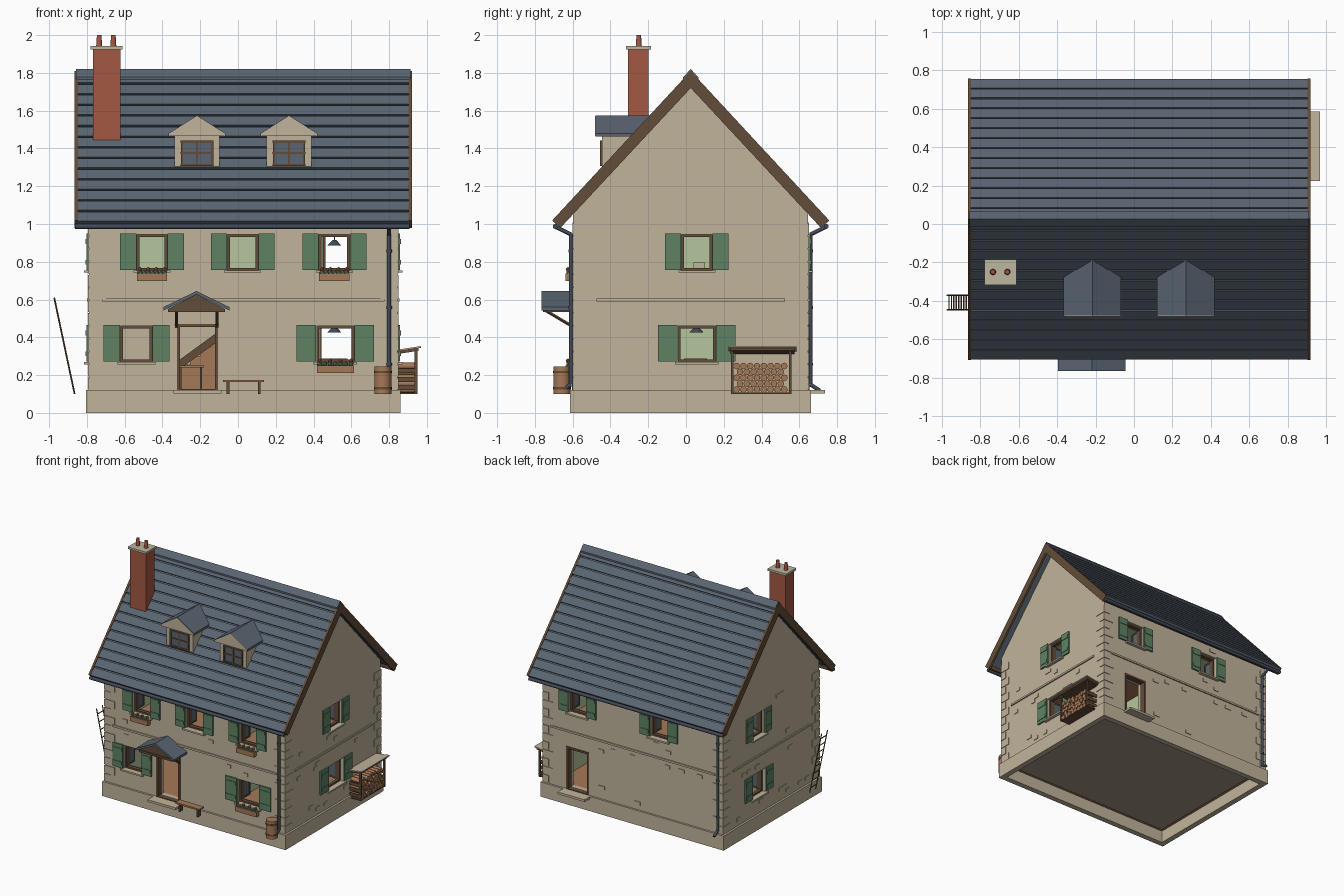
import bpy, bmesh, random
from mathutils import Vector, Matrix

random.seed(4)
if "Cube" in bpy.data.objects:
    bpy.data.objects.remove(bpy.data.objects["Cube"])

COLOURS = {
    "stone": (193, 180, 155), "slate": (90, 101, 114), "dark_wood": (98, 76, 56),
    "light_wood": (165, 120, 86), "shutter_green": (94, 130, 100), "brick": (164, 88, 68),
    "plaster": (182, 198, 158), "metal": (66, 74, 88), "pale_stone": (190, 182, 160),
    "mortar": (160, 148, 132)}
NAMES = list(COLOURS)


def make_material(name, rgb):
    m = bpy.data.materials.new(name)
    m.use_nodes = True
    lin = [((c / 255 + 0.055) / 1.055) ** 2.4 for c in rgb] + [1]
    m.diffuse_color = lin
    m.node_tree.nodes["Principled BSDF"].inputs["Base Color"].default_value = lin
    return m


MATS = [make_material(n, c) for n, c in COLOURS.items()]


class Part:
    """Collects simple solids into one named object."""
    def __init__(self, name):
        self.name, self.bm = name, bmesh.new()

    def paint(self, faces, mat):
        for f in faces:
            f.material_index = NAMES.index(mat)

    def prism(self, pts, axis, a, b, mat):
        rings = []
        for t in (a, b):
            rings.append([self.bm.verts.new((t, p, q) if axis == "x" else (p, t, q)) for p, q in pts])
        n = len(pts)
        faces = [self.bm.faces.new(r) for r in rings]
        faces += [self.bm.faces.new((rings[0][i], rings[0][(i + 1) % n],
                                     rings[1][(i + 1) % n], rings[1][i])) for i in range(n)]
        self.paint(faces, mat)

    def box(self, x0, x1, y0, y1, z0, z1, mat):
        self.prism([(y0, z0), (y1, z0), (y1, z1), (y0, z1)], "x", x0, x1, mat)

    def wbox(self, wall, u0, u1, d0, d1, z0, z1, mat):
        """Box on a wall: u runs along it, d points outward."""
        axis, plane, sign = WALLS[wall]
        p0, p1 = sorted((plane + sign * d0, plane + sign * d1))
        if axis == "y":
            self.box(u0, u1, p0, p1, z0, z1, mat)
        else:
            self.box(p0, p1, u0, u1, z0, z1, mat)

    def rod(self, a, b, r, mat, r2=None, seg=12):
        a, b = Vector(a), Vector(b)
        d = b - a
        mtx = Matrix.Translation((a + b) / 2) @ d.to_track_quat("Z", "Y").to_matrix().to_4x4()
        res = bmesh.ops.create_cone(self.bm, cap_ends=True, segments=seg, radius1=r,
                                    radius2=r if r2 is None else r2, depth=d.length, matrix=mtx)
        faces = {f for v in res["verts"] for f in v.link_faces}
        self.paint(faces, mat)
        for f in faces:
            f.smooth = len(f.verts) == 4 and seg > 4

    def ball(self, c, r, mat):
        res = bmesh.ops.create_icosphere(self.bm, subdivisions=1, radius=r, matrix=Matrix.Translation(c))
        self.paint({f for v in res["verts"] for f in v.link_faces}, mat)

    def done(self):
        bmesh.ops.recalc_face_normals(self.bm, faces=self.bm.faces[:])
        me = bpy.data.meshes.new(self.name)
        self.bm.to_mesh(me)
        self.bm.free()
        for m in MATS:
            me.materials.append(m)
        ob = bpy.data.objects.new(self.name, me)
        bpy.context.scene.collection.objects.link(ob)
        return ob


# Main dimensions
X0, X1, Y0, Y1 = -0.79, 0.845, -0.597, 0.647
MID, RIDGE, PITCH, THICK = 0.025, 1.80, 1.083, 0.08
WALLS = {"front": ("y", Y0, -1), "back": ("y", Y1, 1), "left": ("x", X0, -1), "right": ("x", X1, 1)}


def roof_z(y):
    return RIDGE - abs(y - MID) * PITCH


# wall, centre, half width, sill height, has flower box
WINDOWS = [("front", -0.455, 0.08, 0.755, True), ("front", 0.025, 0.08, 0.755, False),
           ("front", 0.51, 0.08, 0.755, True), ("front", -0.538, 0.083, 0.27, False),
           ("front", 0.515, 0.098, 0.27, True), ("back", 0.53, 0.08, 0.755, False),
           ("back", -0.21, 0.08, 0.755, False), ("right", 0.057, 0.08, 0.755, False),
           ("right", 0.057, 0.098, 0.27, False), ("left", 0.19, 0.077, 0.755, False),
           ("left", 0.19, 0.085, 0.27, False)]
DOORS = [("front", -0.215, 0.1), ("back", 0.53, 0.095)]
TALL = 0.19

# Walls, hollowed and pierced
shell = Part("walls")
eave = roof_z(Y0) - 0.05
shell.prism([(Y0, 0.11), (Y1, 0.11), (Y1, eave), (MID, RIDGE - 0.05), (Y0, eave)], "x", X0, X1, "stone")
walls = shell.done()
hollow, holes = Part("room_cutter"), Part("opening_cutter")
hollow.box(X0 + THICK, X1 - THICK, Y0 + THICK, Y1 - THICK, 0.05, 1.04, "plaster")
for w, u, h, z, _ in WINDOWS:
    holes.wbox(w, u - h, u + h, -THICK - 0.03, 0.04, z, z + TALL, "stone")
for w, u, h in DOORS:
    holes.wbox(w, u - h, u + h, -THICK - 0.03, 0.04, 0.122, 0.465, "stone")
cutters = [hollow.done(), holes.done()]
for c in cutters:
    c.hide_render = True
    mod = walls.modifiers.new("cut", "BOOLEAN")
    mod.operation, mod.solver, mod.object = "DIFFERENCE", "EXACT", c
bpy.context.view_layer.update()
walls.data = bpy.data.meshes.new_from_object(walls.evaluated_get(bpy.context.evaluated_depsgraph_get()))
walls.modifiers.clear()
for c in cutters:
    bpy.data.objects.remove(c)
walls.data.materials.clear()
for m in MATS:
    walls.data.materials.append(m)
inset = THICK - 0.001
for f in walls.data.polygons:
    c = f.center
    inside = X0 + inset < c.x < X1 - inset and Y0 + inset < c.y < Y1 - inset and c.z < 1.05
    f.material_index = NAMES.index("plaster" if inside else "stone")

# Plinth ring, floors and inner partition
p = Part("plinth")
for w, a, b in (("front", -0.806, 0.861), ("back", -0.806, 0.861), ("left", Y0, Y1), ("right", Y0, Y1)):
    p.wbox(w, a, b, -0.03, 0.016, 0, 0.12, "stone")
p.done()
p = Part("floors")
p.box(X0 + 0.06, X1 - 0.06, Y0 + 0.06, Y1 - 0.06, 0.09, 0.11, "mortar")
p.box(X0 + 0.02, X1 - 0.02, Y0 + 0.02, Y1 - 0.02, 0.1, 0.121, "light_wood")
p.box(X0 + 0.05, X1 - 0.05, Y0 + 0.05, Y1 - 0.05, 0.58, 0.6, "light_wood")
p.done()
p = Part("inner_partition")
p.box(0.19, 0.21, Y0 + 0.05, Y1 - 0.05, 0.12, 1.04, "plaster")
p.box(X0 + THICK, 0.19, Y1 - THICK - 0.008, Y1 - THICK, 0.12, 0.58, "stone")
p.done()

# Corner stones, string courses and scattered stones
p = Part("corner_stones")
for i in range(13):
    lx, ly = (0.09, 0.05) if i % 2 else (0.05, 0.09)
    z = 0.125 + i * 0.068
    for x, sx in ((X0, 1), (X1, -1)):
        for y, sy in ((Y0, 1), (Y1, -1)):
            xs, ys = sorted((x - sx * 0.005, x + sx * lx)), sorted((y - sy * 0.005, y + sy * ly))
            p.box(*xs, *ys, z, z + 0.06, "stone")
p.done()
p = Part("wall_stones")
for w in WALLS:
    a, b = (-0.72, 0.775) if w in ("front", "back") else (-0.475, 0.525)
    p.wbox(w, a, b, -0.01, 0.01, 0.59, 0.605, "stone")
    for i in range(14):
        u, z = random.uniform(a, b - 0.06), random.choice((0.16, 0.2, 0.5, 0.53, 0.65, 0.69, 0.98))
        if not any(w == d and abs(u + 0.025 - c) < h + 0.05 for d, c, h in DOORS):
            p.wbox(w, u, u + random.uniform(0.035, 0.06), -0.01, 0.005, z, z + 0.028, "stone")
p.done()


# Windows with frames, open casements, sills, shutters and flower boxes
def frame(p, w, u, h, z0, z1, t, d0, d1):
    for a, b, c, d in ((u - h, u - h + t, z0, z1), (u + h - t, u + h, z0, z1),
                       (u - h, u + h, z1 - t, z1), (u - h, u + h, z0, z0 + t)):
        p.wbox(w, a, b, d0, d1, c, d, "dark_wood")


for n, (w, u, h, z, flowers) in enumerate(WINDOWS):
    p = Part(f"{w}_window_{n + 1}")
    frame(p, w, u, h, z, z + TALL, 0.013, -0.05, -0.02)
    p.wbox(w, u - h - 0.018, u + h + 0.018, -0.02, 0.025, z - 0.013, z, "stone")
    for s in (-1, 1):
        c, lo, hi = u + s * (h - 0.007), z + 0.012, z + TALL - 0.012
        p.wbox(w, c - 0.002, c + 0.002, -0.05, -0.045 - h, lo, hi, "slate")
        for d0, d1, a, b in ((0.05, 0.062, lo, hi), (0.035 + h, 0.047 + h, lo, hi),
                             (0.05, 0.04 + h, lo, lo + 0.012), (0.05, 0.04 + h, hi - 0.012, hi)):
            p.wbox(w, c - 0.005, c + 0.005, -d0, -d1, a, b, "dark_wood")
        a, b = sorted((u + s * (h + 0.003), u + s * (h + 0.005 + h * 1.05)))
        p.wbox(w, a, b, 0.001, 0.013, z + 0.002, z + TALL + 0.005, "shutter_green")
        for k in (0.03, 0.14):
            p.wbox(w, a + 0.006, b - 0.006, 0.013, 0.017, z + k, z + k + 0.025, "shutter_green")
    if flowers:
        p.wbox(w, u - h, u + h, 0.003, 0.04, z - 0.058, z - 0.018, "light_wood")
        for k in range(7):
            x = u - h + 0.015 + k * (2 * h - 0.03) / 6
            p.ball((x, Y0 - 0.024, z - 0.01), 0.015, "shutter_green")
            if k % 2 == 0:
                p.ball((x, Y0 - 0.027, z + 0.005), 0.013, "brick")
    p.done()
for w, u, h in DOORS:
    p = Part(f"{w}_doorway")
    frame(p, w, u, h + 0.008, 0.11, 0.47, 0.016, -0.04, 0.006)
    p.wbox(w, u - h - 0.027, u + h + 0.027, 0, 0.088, 0.103, 0.121, "stone")
    p.done()


# Main roof in flat courses parted by narrow grooves
def slope_point(side, s, up):
    """Point at share s of the slope from eave to ridge, raised by up."""
    half = 0.727 * (1 - s)
    return MID + side * (half + up * 0.73), RIDGE - half * PITCH + up * 0.68


RX0, RX1, N = -0.862, 0.917, 14
for side, name in ((-1, "front"), (1, "back")):
    p = Part(f"{name}_roof_slope")
    pts = [(MID, RIDGE - 0.045), slope_point(side, 0, -0.03)]
    for i in range(N):
        a, b = i / N, (i + 0.87) / N
        pts += [slope_point(side, a, 0.006), slope_point(side, b, 0.004),
                slope_point(side, b, -0.006), slope_point(side, (i + 1) / N, -0.006)]
    p.prism(pts, "x", RX0 + 0.008, RX1 - 0.008, "slate")
    p.done()
    p = Part(f"{name}_bargeboards")
    board = [slope_point(side, 0, 0.009), slope_point(side, 0, -0.05), (MID, RIDGE - 0.08), (MID, RIDGE + 0.01)]
    for a, b in ((RX0 - 0.003, RX0 + 0.014), (RX1 - 0.014, RX1 + 0.003)):
        p.prism(board, "x", a, b, "dark_wood")
    y = MID + side * 0.69
    p.box(RX0 + 0.01, RX1 - 0.01, y - 0.007, y + 0.007, 0.985, 1.03, "dark_wood")
    p.done()
    p = Part(f"{name}_gutter_and_downpipe")
    g, wy, px = MID + side * 0.717, MID + side * 0.634, 0.80 if side < 0 else -0.75
    p.rod((RX0, g, 0.987), (RX1 - 0.01, g, 0.987), 0.013, "metal")
    path = [(px, g, 0.985), (px, wy, 0.945), (px, wy, 0.15), (px, wy + side * 0.05, 0.118)]
    for a, b in zip(path, path[1:]):
        p.rod(a, b, 0.0105, "metal")
    for z in (0.25, 0.55, 0.85):
        p.rod((px, wy, z), (px, wy, z + 0.015), 0.014, "metal")
    p.done()
p = Part("ridge_cap")
p.prism([(MID - 0.04, RIDGE - 0.04), (MID, RIDGE), (MID + 0.04, RIDGE - 0.04),
         (MID + 0.04, RIDGE - 0.022), (MID, RIDGE + 0.02), (MID - 0.04, RIDGE - 0.022)],
        "x", RX0 + 0.004, RX1 - 0.004, "slate")
p.done()

# Chimney
p = Part("chimney")
p.box(-0.768, -0.622, -0.308, -0.198, 1.40, 1.925, "brick")
p.box(-0.78, -0.611, -0.318, -0.186, 1.925, 1.942, "pale_stone")
for x in (-0.735, -0.66):
    p.rod((x, -0.25, 1.94), (x, -0.25, 2.0), 0.016, "brick", 0.012)
p.done()


def gable_roof(p, cx, half, low, high, y0, y1, t):
    p.prism([(cx - half, low), (cx, high), (cx + half, low), (cx + half, low - t),
             (cx, high - t), (cx - half, low - t)], "y", y0, y1, "slate")


# Dormers
for n, cx in enumerate((-0.217, 0.27)):
    p = Part(f"dormer_{n + 1}")
    p.prism([(cx - 0.12, 1.305), (cx + 0.12, 1.305), (cx + 0.12, 1.47), (cx, 1.555), (cx - 0.12, 1.47)],
            "y", -0.445, -0.19, "stone")
    gable_roof(p, cx, 0.15, 1.48, 1.575, -0.478, -0.16, 0.018)
    p.prism([(cx - 0.148, 1.466), (cx + 0.148, 1.466), (cx + 0.148, 1.479), (cx, 1.573), (cx - 0.148, 1.479)],
            "y", -0.482, -0.44, "stone")
    p.box(cx - 0.085, cx + 0.085, -0.449, -0.44, 1.31, 1.44, "slate")
    for x in (-0.08, 0, 0.08):
        p.box(cx + x - 0.006, cx + x + 0.006, -0.455, -0.44, 1.306, 1.442, "dark_wood")
    for z in (1.306, 1.37, 1.43):
        p.box(cx - 0.087, cx + 0.087, -0.454, -0.44, z, z + 0.011, "dark_wood")
    p.done()

# Porch canopy
p = Part("porch")
gable_roof(p, -0.22, 0.175, 0.56, 0.645, -0.765, Y0, 0.018)
p.prism([(-0.37, 0.55), (-0.07, 0.55), (-0.22, 0.627)], "y", -0.75, -0.74, "dark_wood")
p.box(-0.37, -0.07, -0.757, -0.735, 0.533, 0.55, "dark_wood")
for x in (-0.325, -0.112):
    p.box(x - 0.008, x + 0.008, -0.75, Y0, 0.533, 0.548, "dark_wood")
    p.box(x - 0.008, x + 0.008, Y0 - 0.015, Y0, 0.45, 0.54, "dark_wood")
    p.rod((x, -0.74, 0.54), (x, Y0, 0.455), 0.008, "dark_wood", seg=4)
p.done()

# Bench and barrel
p = Part("bench")
p.box(-0.08, 0.137, -0.7, -0.64, 0.163, 0.175, "light_wood")
for x in (-0.06, 0.105):
    p.box(x, x + 0.014, -0.69, -0.65, 0.1, 0.164, "dark_wood")
p.done()
p = Part("barrel")
p.rod((0.767, -0.657, 0.1), (0.767, -0.657, 0.245), 0.045, "light_wood", seg=16)
for z in (0.125, 0.21):
    p.rod((0.767, -0.657, z), (0.767, -0.657, z + 0.012), 0.048, "dark_wood", seg=16)
p.done()

# Firewood shelter
p = Part("firewood_shelter")
p.prism([(0.84, 0.325), (0.97, 0.345), (0.97, 0.354), (0.84, 0.334)], "y", 0.225, 0.585, "stone")
p.prism([(0.84, 0.311), (0.955, 0.329), (0.955, 0.343), (0.84, 0.325)], "y", 0.235, 0.575, "dark_wood")
for y in (0.238, 0.545):
    p.box(0.935, 0.95, y, y + 0.014, 0.1, 0.33, "dark_wood")
    for z in (0.12, 0.165, 0.21):
        p.box(0.845, 0.945, y + 0.003, y + 0.011, z, z + 0.026, "dark_wood")
p.box(0.845, 0.945, 0.24, 0.555, 0.1, 0.108, "dark_wood")
for row in range(5):
    for k in range(8 - row % 2):
        y = 0.268 + 0.036 * k + 0.018 * (row % 2)
        z = 0.124 + row * 0.031
        p.rod((0.85, y, z), (0.94 + random.uniform(-0.01, 0.008), y, z), 0.0175, "light_wood", seg=10)
p.done()

# Ladder
p = Part("ladder")
foot, top = Vector((-0.865, 0, 0.1)), Vector((-0.973, 0, 0.61))
for y in (-0.448, -0.372):
    p.rod(foot + Vector((0, y, 0)), top + Vector((0, y, 0)), 0.0045, "dark_wood", seg=6)
for i in range(8):
    c = foot.lerp(top, (i + 0.7) / 8.4)
    p.rod((c.x, -0.448, c.z), (c.x, -0.372, c.z), 0.004, "dark_wood", seg=6)
p.done()

# Staircase, furniture and lamps indoors
p = Part("staircase")
for i in range(10):
    x = -0.42 + i * 0.055
    p.box(x, x + 0.055, 0.2, 0.36, 0.12, 0.165 + i * 0.045, "light_wood")
p.prism([(-0.42, 0.2), (-0.42, 0.15), (0.1, 0.53), (0.1, 0.58)], "y", 0.185, 0.2, "dark_wood")
p.done()
p = Part("furniture")
for x, y, z in ((-0.25, 0.0, 0.24), (0.51, 0.05, 0.275)):
    p.box(x - 0.07, x + 0.07, y - 0.06, y + 0.06, z, z + 0.012, "light_wood")
    for s in (-0.06, 0.05):
        p.box(x + s, x + s + 0.01, y - 0.05, y + 0.05, 0.12, z, "dark_wood")
p.box(0.66, 0.72, 0.04, 0.1, 0.6, 0.795, "pale_stone")
p.done()
p = Part("hanging_lamps")
for y, z, ceiling in ((0.055, 0.425, 0.58), (0.3, 0.885, 1.04)):
    p.rod((0.51, y, z), (0.51, y, z + 0.03), 0.038, "metal", 0.01)
    p.rod((0.51, y, z + 0.03), (0.51, y, ceiling), 0.003, "metal", seg=6)
p.done()
